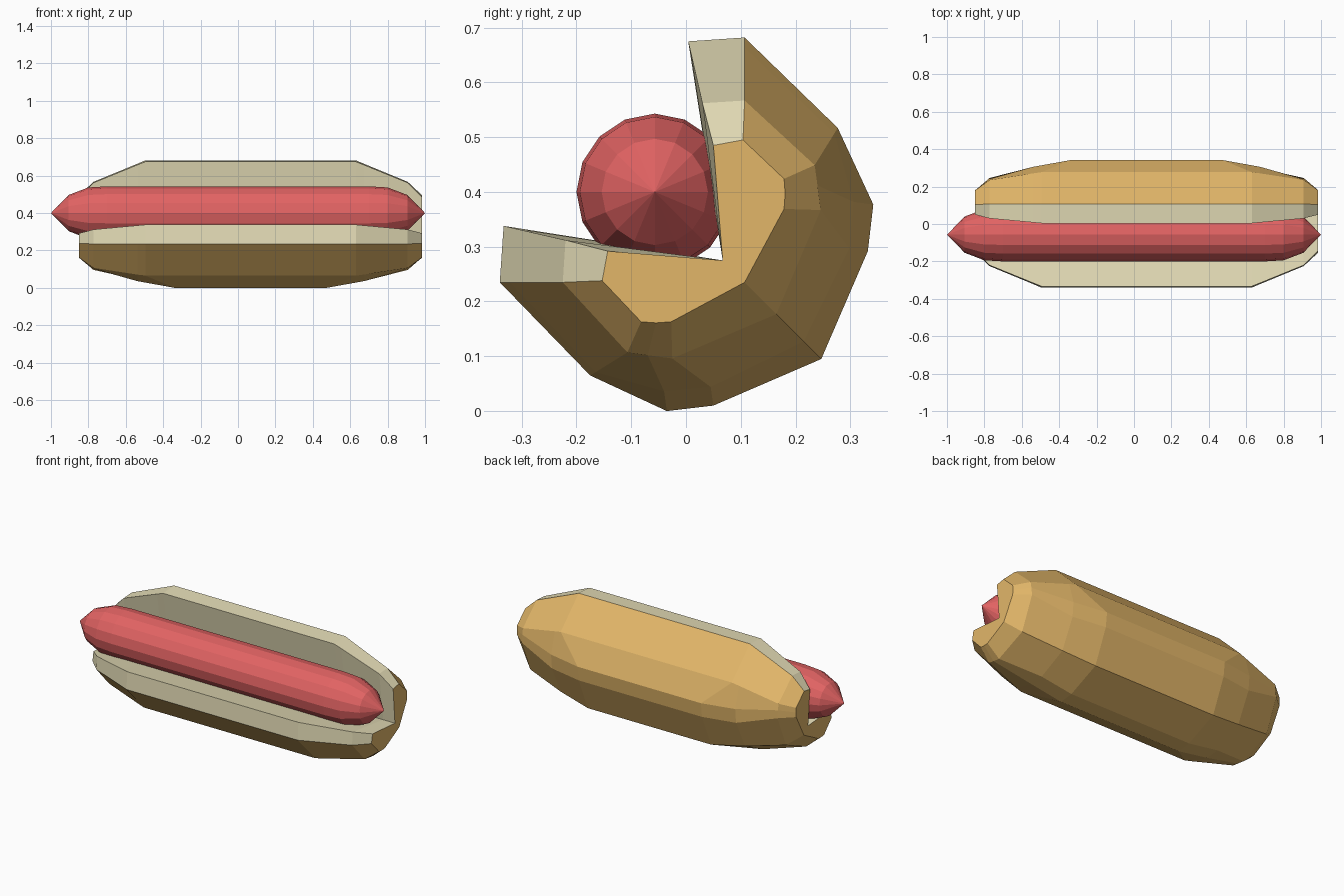
import bpy, bmesh, math

if "Cube" in bpy.data.objects:
    bpy.data.objects.remove(bpy.data.objects["Cube"])


def material(name, rgb):
    m = bpy.data.materials.new(name)
    m.diffuse_color = (*rgb, 1)
    m.use_nodes = True
    m.node_tree.nodes["Principled BSDF"].inputs["Base Color"].default_value = m.diffuse_color
    return m


crust = material("golden_crust", (0.76, 0.468, 0.141))
crumb = material("cream_crumb", (0.776, 0.716, 0.468))
red = material("sausage_red", (0.76, 0.125, 0.125))


def loft(name, rings, mats, side_mat, caps):
    """Skin closed rings of equal point count; caps lists index groups for the ends."""
    bm = bmesh.new()
    vs = [[bm.verts.new(p) for p in ring] for ring in rings]
    n = len(vs[0])
    for a, b in zip(vs, vs[1:]):
        for i in range(n):
            j = (i + 1) % n
            bm.faces.new((a[i], a[j], b[j], b[i])).material_index = side_mat(i)
    for ring in (vs[0], vs[-1]):
        for group in caps:
            bm.faces.new([ring[i] for i in group])
    bmesh.ops.remove_doubles(bm, verts=bm.verts, dist=1e-5)
    bmesh.ops.recalc_face_normals(bm, faces=bm.faces)
    me = bpy.data.meshes.new(name)
    bm.to_mesh(me)
    bm.free()
    ob = bpy.data.objects.new(name, me)
    bpy.context.collection.objects.link(ob)
    for m in mats:
        me.materials.append(m)
    return ob


# Bun: lower half section (lip top, lip edge, ..., spine) as (x, y, z), middle to end
BUN_X = 0.0675
CREASE = (0.067, 0.275)
half_rings = [
    [(.5625, -.333, .338), (.5625, -.34, .235), (.5625, -.175, .065),
     (.405, -.035, 0), (.405, .05, .01), (.405, .247, .095)],
    [(.605, -.316, .334), (.605, -.322, .235), (.605, -.165, .071),
     (.605, -.005, .036), (.605, .06, .047), (.605, .215, .127)],
    [(.84, -.22, .312), (.84, -.225, .235), (.84, -.107, .107),
     (.84, -.07, .102), (.84, -.025, .096), (.84, .165, .177)],
    [(.917, -.143, .292), (.917, -.153, .238), (.917, -.082, .163),
     (.917, -.055, .161), (.917, -.027, .163), (.917, .107, .235)],
]
# keep the third-to-fourth corner of ring 1 on a straight bevel
half_rings[1][3] = (.605, -.04, .036)
half_rings[1][4] = (.605, .045, .044)


def bun_ring(half, side):
    # reflect the lower half across the diagonal y + z = 0.342, then add the crease
    upper = [(x, 0.342 - z, 0.342 - y) for x, y, z in reversed(half[:-1])]
    pts = half + upper + [(half[0][0], *CREASE)]
    return [(BUN_X + side * x, y, z) for x, y, z in pts]


rings = [bun_ring(h, -1) for h in reversed(half_rings)] + [bun_ring(h, 1) for h in half_rings]
loft("bun", rings, [crust, crumb],
     lambda i: 1 if i in (0, 9, 10, 11) else 0,
     [(0, 1, 2, 3, 4, 5, 11), (5, 6, 7, 8, 9, 10, 11)])

# Sausage: sixteen-sided lathe with pointed ends
SIDES = 16
profile = [(-1, 0), (-.905, .097), (-.8, .137), (-.7, .143)]
profile += [(-x, r) for x, r in reversed(profile)]
rings = [[(x, -.057 + r * math.cos(2 * math.pi * k / SIDES),
           .4 + r * math.sin(2 * math.pi * k / SIDES)) for k in range(SIDES)]
         for x, r in profile[1:-1]]
sausage = loft("sausage", rings, [red], lambda i: 0, [])
bm = bmesh.new()
bm.from_mesh(sausage.data)
for side in (-1, 1):
    tip = bm.verts.new((side, -.057, .4))
    for e in [e for e in bm.edges if e.is_boundary and e.verts[0].co.x * side > .9
              and e.verts[1].co.x * side > .9 and tip not in e.verts]:
        bm.faces.new((e.verts[0], e.verts[1], tip))
bmesh.ops.recalc_face_normals(bm, faces=bm.faces)
bm.to_mesh(sausage.data)
bm.free()
